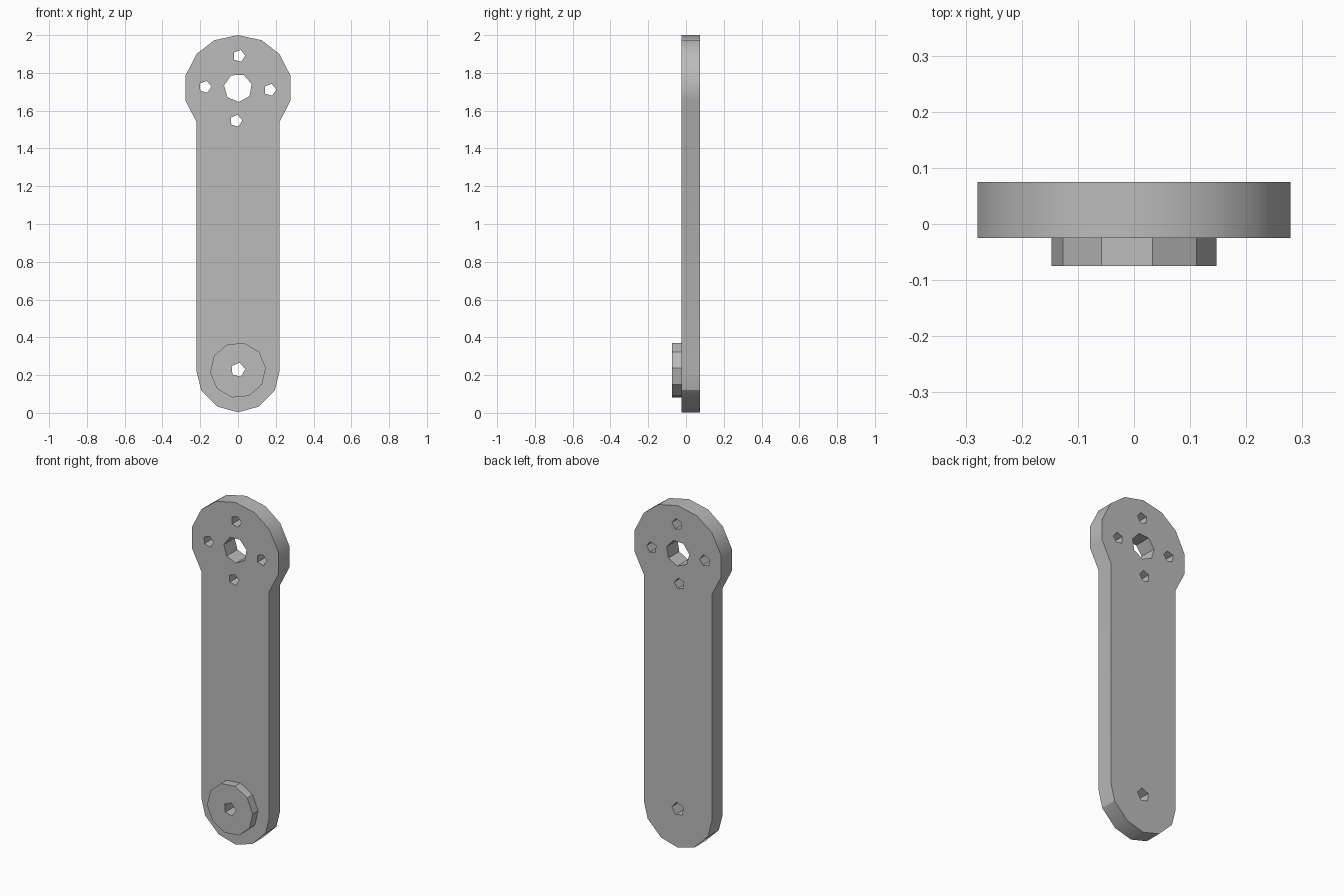
import bpy, bmesh, math

cube = bpy.data.objects.get("Cube")
if cube:
    bpy.data.objects.remove(cube, do_unlink=True)

grey = bpy.data.materials.new("plain_grey")
grey.use_nodes = True
colour = (0.5, 0.5, 0.5, 1)
grey.diffuse_color = colour
grey.node_tree.nodes["Principled BSDF"].inputs["Base Color"].default_value = colour


def ring(x, z, radius, sides, phase=0):
    """Regular polygon in the front plane."""
    angles = [math.radians(phase) + math.tau * i / sides for i in range(sides)]
    return [(x + radius * math.cos(a), z + radius * math.sin(a)) for a in angles]


def plate(name, loops, y_front, y_back):
    """Slab with the first loop as outline and the others as holes."""
    curve = bpy.data.curves.new(name, "CURVE")
    curve.dimensions = "2D"
    curve.fill_mode = "BOTH"
    curve.extrude = (y_back - y_front) / 2
    for loop in loops:
        spline = curve.splines.new("POLY")
        spline.points.add(len(loop) - 1)
        spline.use_cyclic_u = True
        for point, (x, z) in zip(spline.points, loop):
            point.co = (x, z, 0, 1)
    obj = bpy.data.objects.new(name, curve)
    bpy.context.collection.objects.link(obj)
    obj.rotation_euler.x = math.pi / 2
    obj.location.y = (y_front + y_back) / 2
    bpy.ops.object.select_all(action="DESELECT")
    obj.select_set(True)
    bpy.context.view_layer.objects.active = obj
    bpy.ops.object.convert(target="MESH")
    obj = bpy.context.object

    # Weld the caps to the walls
    bm = bmesh.new()
    bm.from_mesh(obj.data)
    bmesh.ops.remove_doubles(bm, verts=bm.verts, dist=0.0005)
    bmesh.ops.recalc_face_normals(bm, faces=bm.faces)
    bm.to_mesh(obj.data)
    bm.free()
    obj.data.materials.clear()
    obj.data.materials.append(grey)
    bpy.ops.object.shade_smooth_by_angle(angle=math.radians(30.5))
    return obj


# Arm outline: right half from top to bottom, then mirrored
half = [(0.125, 1.973), (0.22, 1.9), (0.279, 1.783), (0.279, 1.656),
        (0.219, 1.538), (0.219, 0.215), (0.195, 0.12), (0.108, 0.033)]
outline = [(0, 2)] + half + [(0, 0.003)] + [(-x, z) for x, z in reversed(half)]

# Shaft hole, four screw holes around it, and the pivot hole
head_z, pivot_z = 1.718, 0.228
holes = [ring(0, head_z + 0.003, 0.075, 7, -87)]
for x, z in ring(-0.002, head_z, 0.172, 4, -2.6):
    holes.append(ring(x, z, 0.033, 5, 3))
pivot_hole = ring(0, pivot_z, 0.039, 5, 5)

plate("arm_plate", [outline] + holes + [pivot_hole], -0.025, 0.075)
plate("pivot_boss", [ring(0, pivot_z - 0.002, 0.148, 10, 5), pivot_hole], -0.075, -0.025)
